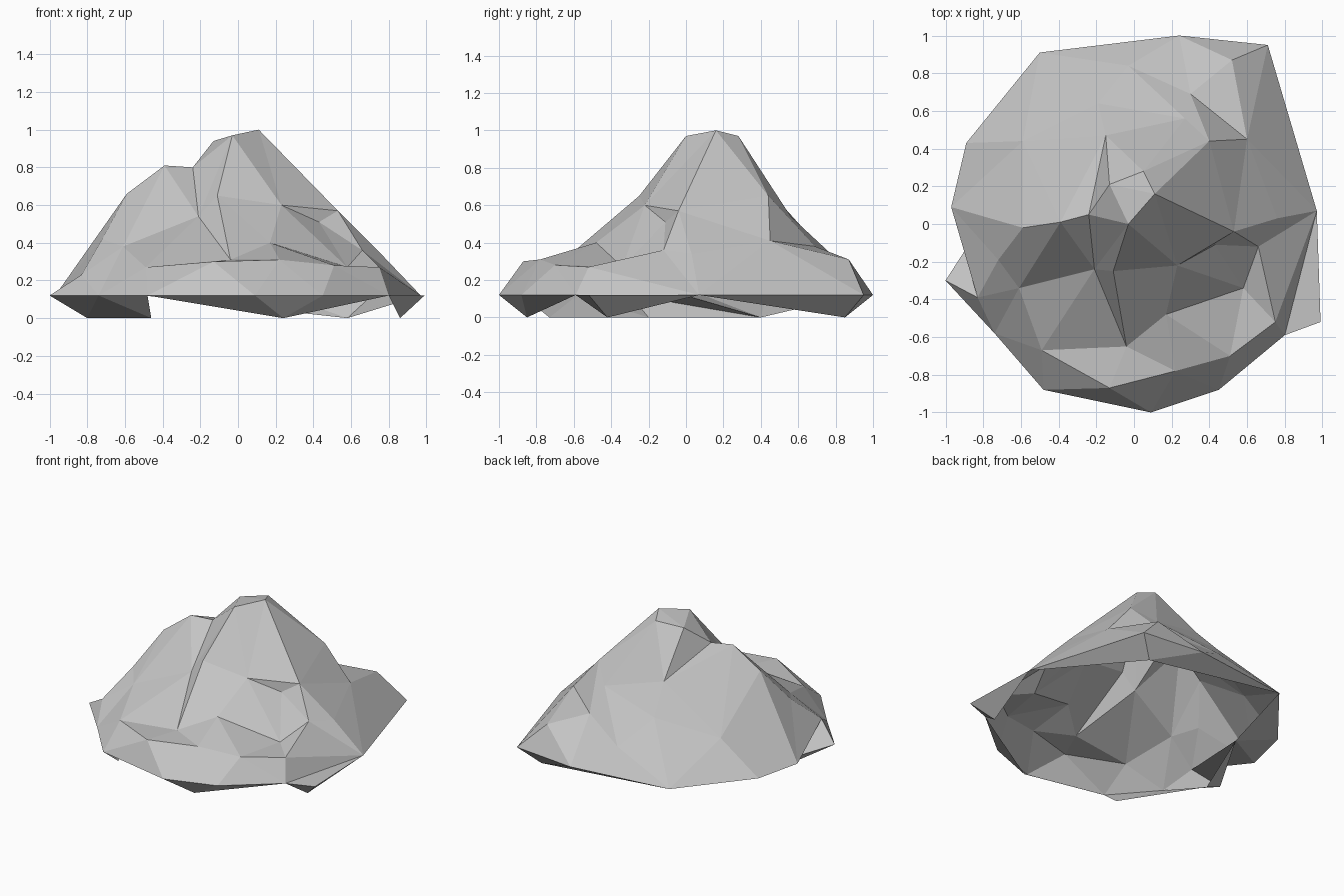
import bpy
from mathutils import Vector
from mathutils.geometry import delaunay_2d_cdt

if "Cube" in bpy.data.objects:
    bpy.data.objects.remove(bpy.data.objects["Cube"], do_unlink=True)

stone = bpy.data.materials.new("stone_grey")
stone.use_nodes = True
stone.diffuse_color = (0.55, 0.55, 0.55, 1)
shader = stone.node_tree.nodes["Principled BSDF"]
shader.inputs["Base Color"].default_value = stone.diffuse_color
shader.inputs["Roughness"].default_value = 0.9


def level(height, *plan):
    """Points of a level outline, from plan positions."""
    return [Vector((x, y, height)) for x, y in plan]


def point(x, y, z):
    return Vector((x, y, z))


# Summit corners
peak = point(0.11, 0.16, 1)
front_brow = point(-0.03, 0, 0.97)
back_brow = point(0.05, 0.28, 0.97)
side_brow = point(-0.13, 0.21, 0.94)
brow_foot = point(-0.15, 0.47, 0.65)

# Lower shoulder and the gully beside it
saddle = point(-0.24, 0.05, 0.8)
shoulder = point(-0.39, 0.01, 0.81)
shoulder_end = point(-0.59, -0.02, 0.66)
shoulder_toe = point(-0.83, -0.39, 0.23)
gully = point(-0.21, -0.24, 0.54)
spur = point(-0.11, -0.25, 0.65)
spur_toe = point(-0.04, -0.65, 0.31)

# Outer rim, anticlockwise from the front; it cuts in to the shoulder's toe
rim = level(0.12, (0.09, -1), (0.45, -0.88), (0.8, -0.59), (0.99, -0.52),
            (0.97, 0.07), (0.71, 0.95), (0.24, 1), (-0.5, 0.91),
            (-0.89, 0.43), (-0.97, 0.09))
rim.append(shoulder_toe)
rim += level(0.12, (-1, -0.3), (-0.74, -0.58), (-0.48, -0.88))

# Front ledge, from one side to the other
ledge = [point(-0.49, -0.67, 0.27), point(-0.13, -0.87, 0.3),
         point(0.22, -0.78, 0.31), point(0.51, -0.7, 0.28),
         point(0.75, -0.52, 0.27)]
hollow = point(0.17, -0.48, 0.4)
dip = point(0.58, -0.34, 0.27)
knoll = point(0.66, -0.12, 0.36)
side_ridge = point(0.53, -0.04, 0.57)
side_toe = point(0.76, 0.03, 0.34)
bulge = point(0.23, -0.22, 0.6)
dent = point(0.43, -0.11, 0.51)

# Back cliff and back slopes
cliff_top = point(0.4, 0.44, 0.65)
cliff_foot = point(0.6, 0.45, 0.41)
back_ridge = point(0.27, 0.56, 0.54)
back_step = point(0.3, 0.69, 0.38)
back_toe = point(0.52, 0.87, 0.31)
back_slope = point(-0.19, 0.64, 0.46)
back_knee = point(-0.59, 0.44, 0.34)

# Sharp edges that the facets must follow
ridges = [
    [peak, front_brow, side_brow, back_brow, peak],
    [side_brow, brow_foot, saddle],
    [shoulder, brow_foot, back_knee],
    [brow_foot, back_slope],
    [front_brow, spur, spur_toe, ledge[1]],
    [side_brow, saddle, gully, spur_toe],
    [front_brow, saddle],
    [saddle, shoulder, shoulder_end, point(-0.72, -0.19, 0.42), shoulder_toe],
    [shoulder, gully],
    [shoulder_end, rim[9]],
    [shoulder_toe, point(-0.61, -0.34, 0.38), ledge[0]],
    ledge,
    [spur_toe, hollow, ledge[2]],
    [hollow, dip, ledge[4], knoll, side_ridge, peak],
    [hollow, bulge, side_ridge],
    [bulge, dent, side_ridge],
    [dent, knoll],
    [dip, knoll],
    [knoll, rim[4], ledge[4]],
    [rim[2], rim[4]],
    [side_ridge, side_toe, rim[4]],
    [peak, cliff_top, cliff_foot, back_toe, rim[5]],
    [cliff_top, back_ridge, back_step, cliff_foot],
    [back_brow, cliff_top],
    [cliff_foot, rim[4]],
    [back_step, point(-0.03, 0.84, 0.28), back_slope],
    [back_knee, shoulder_end],
]

# Collect points once each, then triangulate the plan inside the rim
points = list(rim)
edges = []
for chain in ridges:
    ids = []
    for p in chain:
        if p not in points:
            points.append(p)
        ids.append(points.index(p))
    edges += zip(ids, ids[1:])

plan = [p.to_2d() for p in points]
flat, _, tris, sources, _, _ = delaunay_2d_cdt(
    plan, edges, [list(range(len(rim)))], 1, 0.0001)


def height_at(spot, source):
    """Height of a plan point; crossings take the nearest point's height."""
    if source:
        return points[source[0]].z
    return min(points, key=lambda p: (p.to_2d() - spot).length).z


verts = [(p.x, p.y, height_at(p, s)) for p, s in zip(flat, sources)]
faces = [list(t) for t in tris]
rim_id = {s: i for i, group in enumerate(sources) for s in group}

# Undercut skirt: each foot on the ground fans out to a run of the rim
feet = level(0, (0.24, -0.85), (0.86, -0.42), (0.58, 0.85),
             (-0.55, 0.4), (-0.8, -0.2), (-0.46, -0.73))
runs = [(13, 16), (2, 4), (4, 7), (7, 11), (11, 12), (12, 13)]
first_foot = len(verts)
verts += [tuple(f) for f in feet]
for n, (start, end) in enumerate(runs):
    foot = first_foot + n
    for i in range(start, end):
        a, b = (rim_id[k % len(rim)] for k in (i, i + 1))
        faces.append([b, a, foot])
    # Neighbouring feet on the long side are joined along the ground
    if n in (3, 4):
        faces.append([rim_id[end], foot, foot + 1])

mesh = bpy.data.meshes.new("rock_shell")
mesh.from_pydata(verts, [], faces)
mesh.validate()
mesh.materials.append(stone)
rock = bpy.data.objects.new("rock_shell", mesh)
bpy.context.collection.objects.link(rock)
